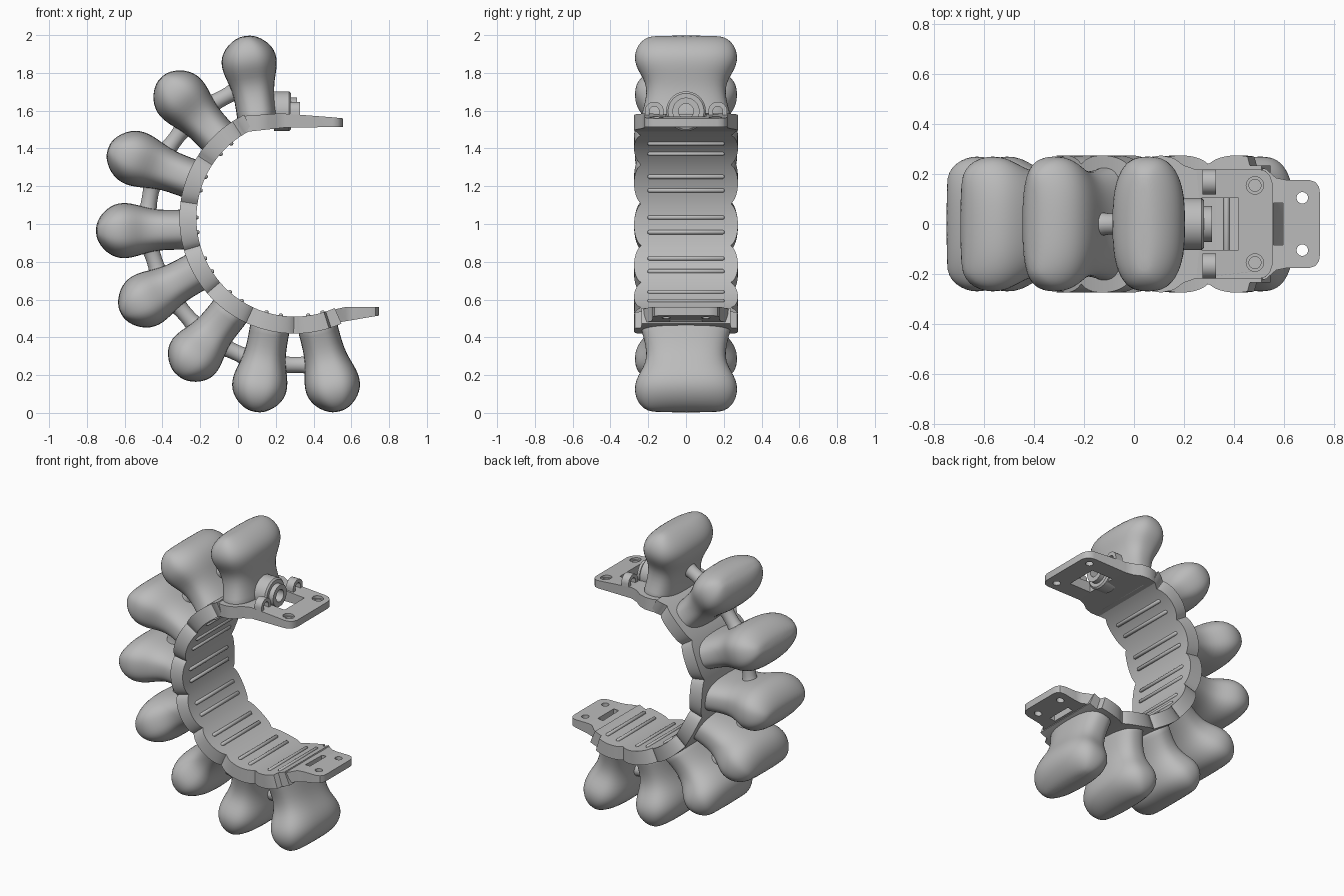
import bpy, bmesh
from math import sin, cos, pi, radians, sqrt, copysign
from mathutils import Vector

if "Cube" in bpy.data.objects:
    bpy.data.objects.remove(bpy.data.objects["Cube"])

grey = bpy.data.materials.new("plain grey")
grey.use_nodes = True
grey.diffuse_color = (0.5, 0.5, 0.5, 1)
grey.node_tree.nodes["Principled BSDF"].inputs["Base Color"].default_value = (0.5, 0.5, 0.5, 1)

CENTRE = Vector((0.3, 0, 1.03))
INNER, OUTER = 0.52, 0.61
FIRST, PITCH = 110, 24.6


def on_arc(deg, radius, y=0):
    a = radians(deg)
    return CENTRE + Vector((radius * cos(a), y, radius * sin(a)))


def smooth(ob, angle=35):
    bpy.ops.object.select_all(action="DESELECT")
    bpy.context.view_layer.objects.active = ob
    ob.select_set(True)
    bpy.ops.object.shade_smooth_by_angle(angle=radians(angle))


def loft(name, rings, closed=False, angle=35):
    """Skin a row of equal rings, capping the ends unless the row is closed."""
    bm = bmesh.new()
    rows = [[bm.verts.new(p) for p in ring] for ring in rings]
    n = len(rows[0])
    pairs = list(zip(rows, rows[1:])) + ([(rows[-1], rows[0])] if closed else [])
    for a, b in pairs:
        for i in range(n):
            j = (i + 1) % n
            bm.faces.new((a[i], a[j], b[j], b[i]))
    if not closed:
        bm.faces.new(rows[0][::-1])
        bm.faces.new(rows[-1])
    bmesh.ops.recalc_face_normals(bm, faces=bm.faces)
    mesh = bpy.data.meshes.new(name)
    bm.to_mesh(mesh)
    bm.free()
    mesh.materials.append(grey)
    ob = bpy.data.objects.new(name, mesh)
    bpy.context.collection.objects.link(ob)
    smooth(ob, angle)
    return ob


def disc(centre, u, v, radius, sides=24):
    return [centre + u * radius * cos(2 * pi * i / sides) + v * radius * sin(2 * pi * i / sides)
            for i in range(sides)]


X, Y, Z = Vector((1, 0, 0)), Vector((0, 1, 0)), Vector((0, 0, 1))


def cut(target, cutter):
    mod = target.modifiers.new("hole", "BOOLEAN")
    mod.operation, mod.solver, mod.object = "DIFFERENCE", "EXACT", cutter
    bpy.context.view_layer.objects.active = target
    bpy.ops.object.modifier_apply(modifier=mod.name)
    bpy.data.objects.remove(cutter)


def round_hole(target, x, y, radius, z0, z1):
    cut(target, loft("cutter", [disc(Vector((x, y, z)), X, Y, radius) for z in (z0, z1)]))


def square_hole(target, x0, x1, half, z0, z1):
    cut(target, loft("cutter", [[Vector(p + (z,)) for p in
        ((x0, -half), (x1, -half), (x1, half), (x0, half))] for z in (z0, z1)]))


def plate(name, half_outline, bottom, top):
    """Mirrored outline with sloping lower and upper faces."""
    outline = half_outline + [(x, -y) for x, y in reversed(half_outline)]
    return loft(name, [[Vector((x, y, f(x))) for x, y in outline] for f in (bottom, top)])


# Curved band with scalloped edges
band = []
STEPS = 160
for k in range(STEPS + 1):
    deg = 116 + (294 - 116) * k / STEPS
    u = ((deg - FIRST) / PITCH + 0.5) % 1 * 2 - 1
    w = 0.22 + 0.055 * sqrt(1 - (0.95 * u) ** 2)
    if deg > 288:
        w = min(w, 0.235)
    band.append([on_arc(deg, INNER, -w), on_arc(deg, INNER, w),
                 on_arc(deg, OUTER, w), on_arc(deg, OUTER, -w)])
loft("band", band)

# Raised ribs across the inside of the band
for i in range(8):
    for side in (-1, 1):
        deg = FIRST + PITCH * i + side * 4.3
        if deg < 112:
            continue
        c = on_arc(deg, INNER)
        loft("rib", [disc(c + Y * y, X, Z, r, 10) for y, r in
                     ((-0.205, 0.004), (-0.195, 0.012), (0.195, 0.012), (0.205, 0.004))], angle=60)

# Upper end plate
upper = plate("upper_plate",
              [(0.02, 0.245), (0.06, 0.268), (0.11, 0.275), (0.16, 0.264), (0.2, 0.235), (0.25, 0.218),
               (0.5, 0.22), (0.528, 0.212), (0.546, 0.192), (0.555, 0.165)],
              lambda x: 1.483 + 0.1 * min(x, 0.25) + 0.01 * x,
              lambda x: 1.57 + 0.07 * min(x, 0.2) if x < 0.3 else 1.585 - 0.1 * (x - 0.3))
square_hole(upper, 0.26, 0.42, 0.105, 1.4, 1.7)
for side in (-1, 1):
    round_hole(upper, 0.485, side * 0.155, 0.024, 1.4, 1.7)
    round_hole(upper, 0.485, side * 0.155, 0.035, 1.55, 1.7)
smooth(upper)

# Lower end tab
lower = plate("lower_tab",
              [(0.48, 0.235), (0.53, 0.22), (0.57, 0.185), (0.61, 0.177), (0.7, 0.177),
               (0.728, 0.168), (0.742, 0.148), (0.746, 0.12)],
              lambda x: 0.47 + 0.17 * (x - 0.48),
              lambda x: 0.541 + 0.22 * (min(x, 0.57) - 0.48))
square_hole(lower, 0.56, 0.597, 0.085, 0.3, 0.7)
for side in (-1, 1):
    round_hole(lower, 0.675, side * 0.105, 0.023, 0.3, 0.7)
smooth(lower)

# Stepped socket standing in the upper plate
socket = [(0.19, 0.04), (0.19, 0.105), (0.27, 0.105), (0.28, 0.095), (0.28, 0.072),
          (0.312, 0.072), (0.312, 0.04)]
loft("socket", [disc(Vector((x, 0, 1.597)), Y, Z, r, 40) for x, r in socket], closed=True)

# Small arched loops either side of the socket
for side in (-1, 1):
    arch = []
    for k in range(17):
        a = pi * k / 16
        ring = []
        for r, x in ((0.026, 0.275), (0.026, 0.328), (0.05, 0.328), (0.05, 0.275)):
            ring.append(Vector((x, side * 0.168 + r * cos(a), 1.597 + r * sin(a))))
        arch.append(ring)
    legs = [[p - Z * 0.04 for p in ring] for ring in (arch[0], arch[-1])]
    loft("arched_loop", [legs[0]] + arch + [legs[1]])

# Knuckle pads: base point, head centre (x, z)
PADS = [((0.10, 1.575), (0.06, 1.85)), ((-0.09, 1.44), (-0.305, 1.67)),
        ((-0.24, 1.235), (-0.55, 1.35)), ((-0.30, 0.97), (-0.605, 0.965)),
        ((-0.215, 0.75), (-0.49, 0.595)), ((-0.05, 0.527), (-0.225, 0.31)),
        ((0.167, 0.44), (0.115, 0.15)), ((0.425, 0.44), (0.50, 0.15))]
# Fraction of length, half thickness, half width
SECTIONS = [(-0.1, 0.108, 0.245), (0, 0.106, 0.238), (0.12, 0.106, 0.222), (0.28, 0.108, 0.208),
            (0.42, 0.122, 0.216), (0.53, 0.138, 0.244), (0.63, 0.147, 0.267), (0.73, 0.147, 0.274),
            (0.83, 0.13, 0.266), (0.92, 0.096, 0.243), (0.98, 0.054, 0.208), (1.0, 0.02, 0.17)]


def oval(c, side, hx, hy, sides=32):
    ring = []
    for i in range(sides):
        a = 2 * pi * i / sides
        s, t = cos(a), sin(a)
        ring.append(c + side * hx * copysign(abs(s) ** 0.75, s) + Y * hy * copysign(abs(t) ** 0.75, t))
    return ring


ends = [(Vector((b[0], 0, b[1])), Vector((h[0], 0, h[1]))) for b, h in PADS]
for base, head in ends:
    axis = (head - base).normalized()
    side = axis.cross(Y)
    length = (head - base).length + 0.147
    pad = loft("knuckle_pad", [oval(base + axis * length * t, side, hx, hy)
                               for t, hx, hy in SECTIONS], angle=80)
    pad.modifiers.new("Subdivision", "SUBSURF").levels = 1
    pad.modifiers[-1].render_levels = 1

# Flared links between neighbouring pads
for (b0, h0), (b1, h1) in zip(ends, ends[1:]):
    p, q = b0.lerp(h0, 0.64), b1.lerp(h1, 0.64)
    along = (q - p).normalized()
    up = along.cross(Y)
    rings = []
    for k in range(13):
        t = k / 12
        flare = min(1, abs(2 * t - 1) / 0.75) ** 3
        rings.append(disc(p.lerp(q, t), Y, up, 0.042 + 0.05 * flare))
    loft("link", rings, angle=60)
